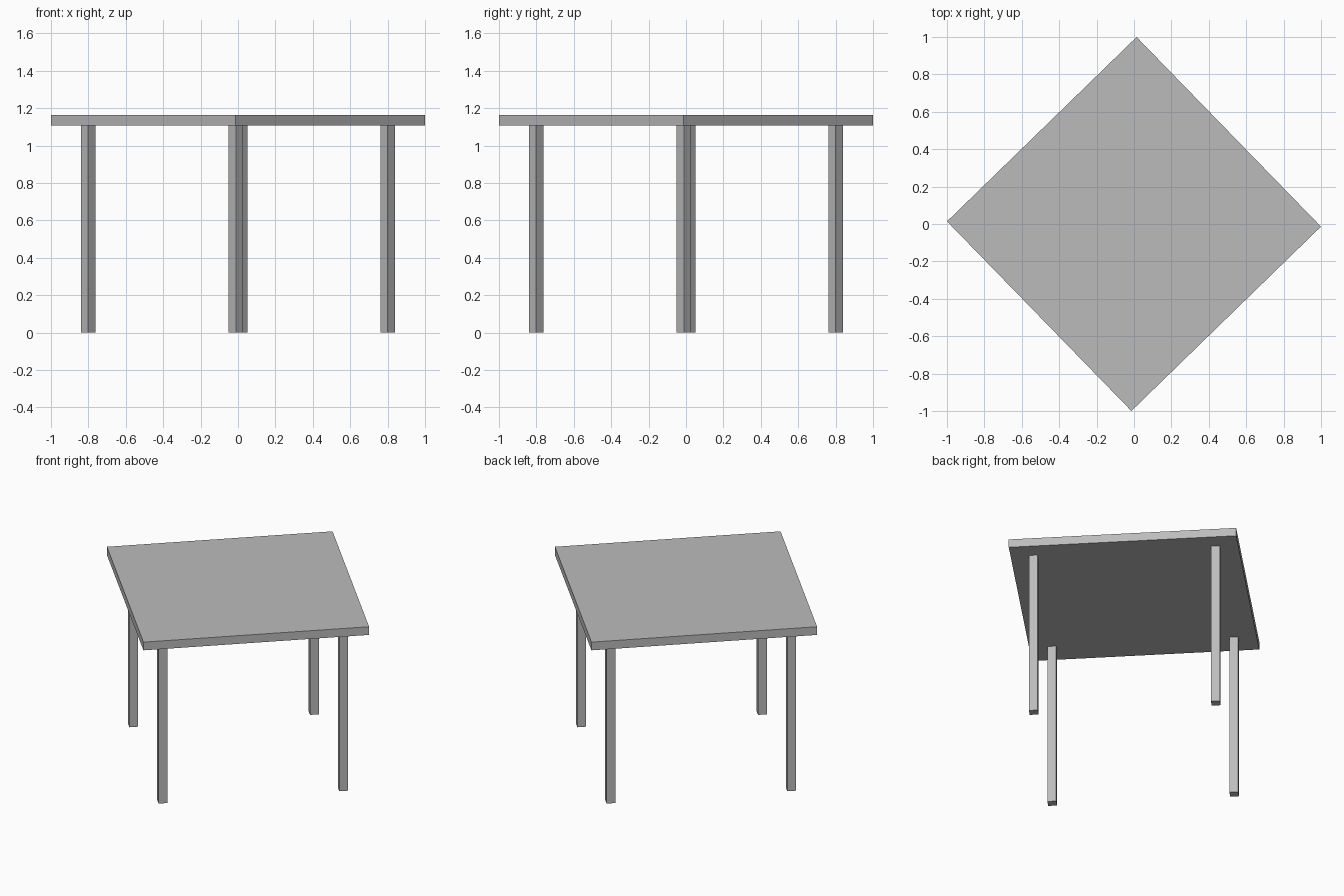
import bpy
import math
from mathutils import Matrix

if "Cube" in bpy.data.objects:
    bpy.data.objects.remove(bpy.data.objects["Cube"])

TURN = math.radians(44.2)    # whole table is turned almost 45 degrees
HALF = 0.707                 # half side of the square top
TOP_Z, UNDER_Z = 1.163, 1.107
LEG = 0.055                  # leg thickness
LEG_POS = 0.566              # leg centre offset along each table side

grey = bpy.data.materials.new("plain_grey")
grey.diffuse_color = (0.5, 0.5, 0.5, 1)
grey.use_nodes = True
grey.node_tree.nodes["Principled BSDF"].inputs["Base Color"].default_value = grey.diffuse_color
spin = Matrix.Rotation(TURN, 4, 'Z')


def box(name, centre, size):
    """Flat-shaded box placed in the table's own turned frame."""
    bpy.ops.mesh.primitive_cube_add(size=1)
    ob = bpy.context.object
    ob.name = name
    ob.data.transform(spin @ Matrix.Translation(centre) @ Matrix.Diagonal((*size, 1)))
    ob.data.materials.append(grey)
    return ob


# square table top
box("table_top", (0, 0, (TOP_Z + UNDER_Z) / 2), (2 * HALF, 2 * HALF, TOP_Z - UNDER_Z))

# four square legs, set in from the corners
for side, sx in (("left", -1), ("right", 1)):
    for end, sy in (("front", -1), ("back", 1)):
        box(f"{end}_{side}_leg", (sx * LEG_POS, sy * LEG_POS, UNDER_Z / 2), (LEG, LEG, UNDER_Z))
